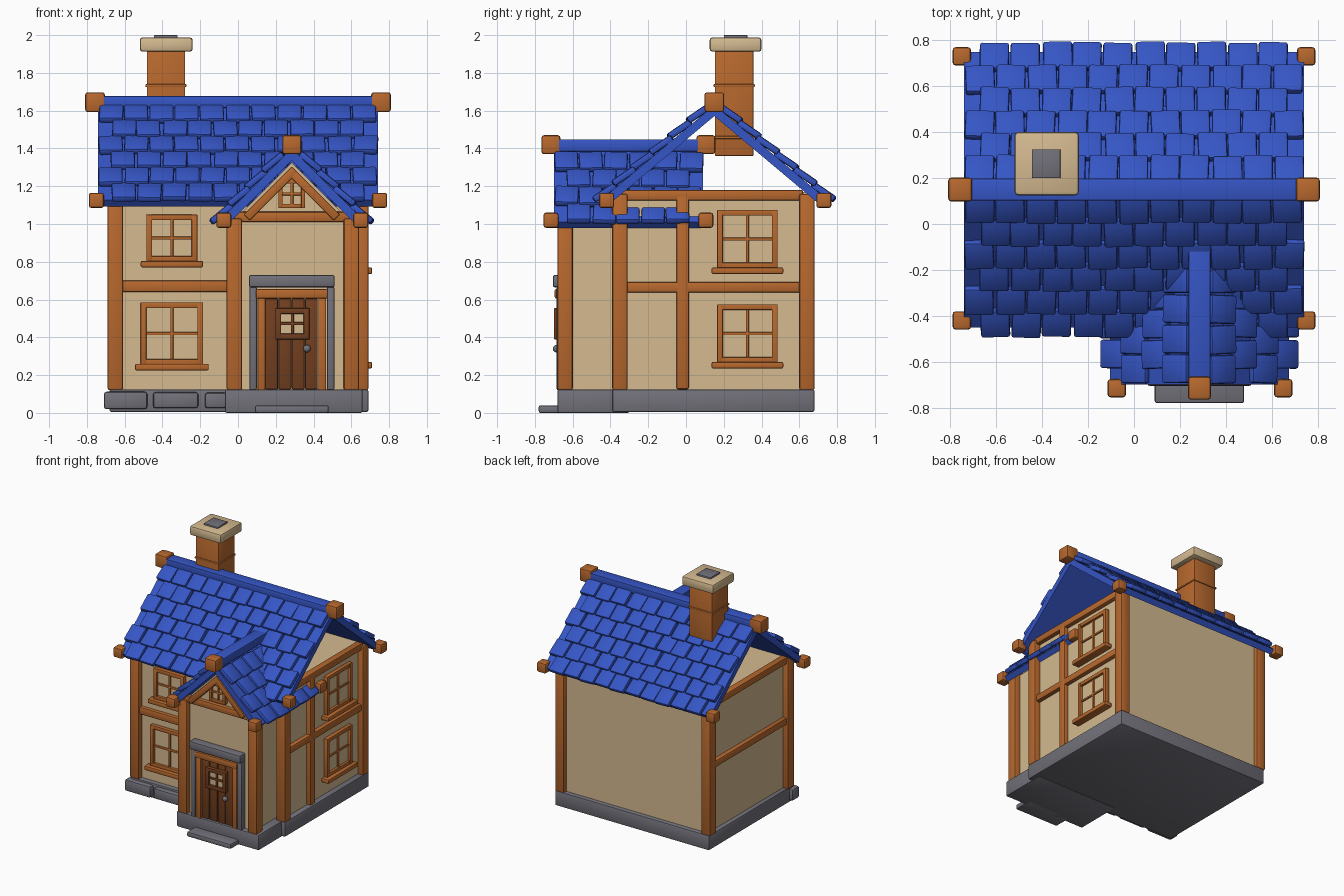
import bpy, bmesh, math, random
from mathutils import Matrix, Vector

random.seed(4)
if "Cube" in bpy.data.objects:
    bpy.data.objects.remove(bpy.data.objects["Cube"], do_unlink=True)


def material(name, rgb):
    m = bpy.data.materials.new(name)
    m.use_nodes = True
    m.diffuse_color = (*rgb, 1)
    m.node_tree.nodes["Principled BSDF"].inputs["Base Color"].default_value = (*rgb, 1)
    return m


BLUE = material("blue_roof", (0.036, 0.092, 0.56))
WOOD = material("orange_wood", (0.48, 0.14, 0.027))
DARK = material("dark_door_wood", (0.17, 0.05, 0.014))
PLASTER = material("cream_plaster", (0.66, 0.49, 0.28))
STONE = material("grey_stone", (0.17, 0.165, 0.195))
I = Matrix()
made = []


def box(bm, b, bevel=0.008, m=I):
    """Bevelled box from (x0, x1, y0, y1, z0, z1), placed by m."""
    lo, hi = Vector(b[0::2]), Vector(b[1::2])
    tmp = bmesh.new()
    bmesh.ops.create_cube(tmp, size=1)
    for v in tmp.verts:
        v.co = (lo + hi) / 2 + v.co * (hi - lo)
    if bevel:
        bmesh.ops.bevel(tmp, geom=tmp.edges[:], offset=bevel, segments=2,
                        profile=0.5, affect='EDGES')
    new = {v: bm.verts.new(m @ v.co) for v in tmp.verts}
    for f in tmp.faces:
        bm.faces.new([new[v] for v in f.verts])
    tmp.free()


def finish(name, mat, bm):
    me = bpy.data.meshes.new(name)
    bmesh.ops.recalc_face_normals(bm, faces=bm.faces[:])
    bm.to_mesh(me)
    bm.free()
    me.materials.append(mat)
    ob = bpy.data.objects.new(name, me)
    bpy.context.collection.objects.link(ob)
    made.append(ob)
    return ob


def part(name, mat, boxes, bevel=0.008, m=I):
    bm = bmesh.new()
    for b in boxes:
        box(bm, b, bevel, m)
    return finish(name, mat, bm)


def around(x, y, z, r):
    return (x - r, x + r, y - r, y + r, z - r, z + r)


def prism(name, mat, profile, y0, y1):
    """Extrude an (x, z) outline along y."""
    bm = bmesh.new()
    face = bm.faces.new([bm.verts.new((x, y0, z)) for x, z in profile])
    ext = bmesh.ops.extrude_face_region(bm, geom=[face])["geom"]
    bmesh.ops.translate(bm, vec=(0, y1 - y0, 0),
                        verts=[g for g in ext if isinstance(g, bmesh.types.BMVert)])
    return finish(name, mat, bm)


def roof(name, apex, turn, angle, run, length, rows, columns):
    """Two slabs with staggered tiles and a ridge; the ridge runs along local x."""
    base = Matrix.Translation(apex) @ Matrix.Rotation(turn, 4, 'Z')
    slabs, tiles = bmesh.new(), bmesh.new()
    slope, half, pitch = run / math.cos(angle), length / 2, length / columns
    for side in (0, math.pi):
        m = base @ Matrix.Rotation(side, 4, 'Z') @ Matrix.Rotation(-angle, 4, 'X')
        box(slabs, (-half, half, 0, slope, -0.045, 0), 0, m)
        for r in range(rows):
            end = slope + 0.025 - r * 0.129
            n = columns - (r + 1) % 2
            for c in range(n):
                x = (c - (n - 1) / 2) * pitch + random.uniform(-0.004, 0.004)
                place = (m @ Matrix.Translation((x, end + random.uniform(-0.005, 0.005), 0.032))
                         @ Matrix.Rotation(0.1, 4, 'X')
                         @ Matrix.Rotation(random.uniform(-0.04, 0.04), 4, 'Z'))
                w = pitch * 0.475
                box(tiles, (-w, w, -0.14, 0, -0.024, 0.012), 0.011, place)
    finish(name + "_slabs", BLUE, slabs)
    finish(name + "_tiles", BLUE, tiles)
    part(name + "_ridge", BLUE, [(-half, half, -0.048, 0.048, -0.015, 0.048)], 0.006, base)


def window(name, place, w, h, sill=True, mat=WOOD, bar=0.03):
    """Four-pane window facing local -y, centred on its origin."""
    x, z = w / 2, h / 2
    part(name + "_panes", PLASTER, [(-x, x, -0.014, 0, -z, z)], 0, place)
    part(name + "_frame", mat,
         [(s * x - bar / 2, s * x + bar / 2, -0.035, 0, -z - bar / 2, z + bar / 2) for s in (-1, 1)]
         + [(-x, x, -0.033, 0, s * z - bar / 2, s * z + bar / 2) for s in (-1, 1)]
         + [(-0.008, 0.008, -0.024, 0, -z, z), (-x, x, -0.024, 0, -0.008, 0.008)], 0.004, place)
    if sill:
        part(name + "_sill", mat, [(-x - 0.045, x + 0.045, -0.065, 0, -z - 0.045, -z - 0.01)],
             0.008, place)


# Foundation and step
part("foundation", STONE, [(-0.68, 0.69, -0.39, 0.68, 0.005, 0.125),
                           (-0.07, 0.66, -0.68, -0.3, 0, 0.125)], 0.01)
part("foundation_stones", STONE, [(-0.71, -0.48, -0.43, -0.34, 0.02, 0.112),
                                  (-0.45, -0.21, -0.43, -0.34, 0.025, 0.11),
                                  (-0.175, -0.06, -0.43, -0.34, 0.025, 0.108)], 0.014)
part("door_step", STONE, [(0.09, 0.48, -0.78, -0.62, 0, 0.04)], 0.01)

# Walls
part("house_walls", PLASTER, [(-0.645, 0.645, -0.35, 0.645, 0.1, 1.17)], 0)
prism("porch_walls", PLASTER,
      [(-0.02, 0.1), (0.59, 0.1), (0.59, 1.02), (0.285, 1.325), (-0.02, 1.02)], -0.64, -0.3)

# Timber posts and beams
posts = [(sx * 0.65, y, 1.16) for sx in (-1, 1) for y in (-0.35, 0.64)]
posts += [(-0.02, -0.64, 1.03), (0.6, -0.64, 1.03)]
part("corner_posts", WOOD, [(x - 0.041, x + 0.041, y - 0.041, y + 0.041, 0.12, z)
                            for x, y, z in posts], 0.012)
part("side_post", WOOD, [(0.62, 0.68, -0.05, 0.015, 0.125, 1.15)], 0.01)
part("side_beams", WOOD, [(s * 0.65 - 0.028, s * 0.65 + 0.028, -0.35, 0.62, z, z + 0.055)
                          for s in (-1, 1) for z in (0.638, 1.125)], 0.01)
part("front_beams", WOOD, [(-0.62, -0.03, -0.378, -0.33, 0.64, 0.7),
                           (-0.02, 0.6, -0.668, -0.62, 1.01, 1.065)], 0.01)

# Porch gable braces
braces = bmesh.new()
for s in (-1, 1):
    m = Matrix.Translation((0.285, -0.665, 1.305)) @ Matrix.Rotation(s * math.radians(45), 4, 'Y')
    box(braces, (min(0, s * 0.36), max(0, s * 0.36), -0.022, 0.03, -0.045, 0), 0.007, m)
finish("gable_braces", WOOD, braces)

# Roofs
roof("main_roof", (0, 0.15, 1.63), 0, math.radians(40), 0.6, 1.48, 6, 11)
roof("porch_roof", (0.285, -0.305, 1.4), math.pi / 2, math.radians(45), 0.39, 0.79, 4, 6)

# Timber ends of the roof edges
ends = []
for s in (-1, 1):
    ends += [around(s * 0.757, 0.15, 1.645, 0.052),
             around(s * 0.75, -0.42, 1.125, 0.04), around(s * 0.75, 0.73, 1.125, 0.04)]
for y in (-0.715, 0.105):
    ends += [around(0.285, y, 1.42, 0.05),
             around(-0.075, y, 1.02, 0.04), around(0.65, y, 1.02, 0.04)]
part("roof_end_blocks", WOOD, ends, 0.013)

# Chimney
part("chimney_shaft", WOOD, [(-0.483, -0.28, 0.153, 0.357, 1.36, 1.93)], 0.006)
part("chimney_bands", WOOD, [(-0.49, -0.273, 0.146, 0.364, z, z + 0.016) for z in (1.45, 1.725)], 0.005)
part("chimney_cap", PLASTER, [(-0.52, -0.24, 0.125, 0.4, 1.912, 1.988)], 0.015)
part("chimney_flue", STONE, [(-0.445, -0.32, 0.2, 0.325, 1.95, 2.0)], 0.004)

# Windows
front = Matrix.Translation
side = Matrix.Rotation(math.pi / 2, 4, 'Z')
window("front_upper_window", front((-0.35, -0.35, 0.925)), 0.24, 0.22)
window("front_lower_window", front((-0.35, -0.35, 0.42)), 0.3, 0.3)
for label, z in (("upper", 0.92), ("lower", 0.42)):
    window(f"side_{label}_window", front((0.645, 0.325, z)) @ side, 0.29, 0.28)
window("gable_window", front((0.285, -0.64, 1.16)), 0.12, 0.13, False, WOOD, 0.022)

# Door with timber and stone surround
part("door_stone_surround", STONE,
     [(0.06, 0.1, -0.685, -0.62, 0.12, 0.67), (0.47, 0.51, -0.685, -0.62, 0.12, 0.67),
      (0.058, 0.512, -0.705, -0.62, 0.665, 0.73)], 0.01)
part("door_timber_frame", WOOD,
     [(0.103, 0.145, -0.685, -0.62, 0.12, 0.62), (0.425, 0.467, -0.685, -0.62, 0.12, 0.62),
      (0.095, 0.475, -0.695, -0.62, 0.605, 0.655)], 0.008)
part("door_planks", DARK, [(0.145 + i * 0.07, 0.212 + i * 0.07, -0.668, -0.63, 0.125, 0.605)
                           for i in range(4)], 0.006)
window("door_window", front((0.288, -0.664, 0.472)), 0.15, 0.135, False, DARK, 0.03)
knob = bmesh.new()
bmesh.ops.create_uvsphere(knob, u_segments=16, v_segments=10, radius=0.02,
                          matrix=Matrix.Translation((0.365, -0.685, 0.34)))
finish("door_knob", STONE, knob)

# Smooth rounded edges, crisp corners
bpy.ops.object.select_all(action='DESELECT')
for ob in made:
    ob.select_set(True)
bpy.context.view_layer.objects.active = made[0]
bpy.ops.object.shade_smooth_by_angle(angle=math.radians(40))
